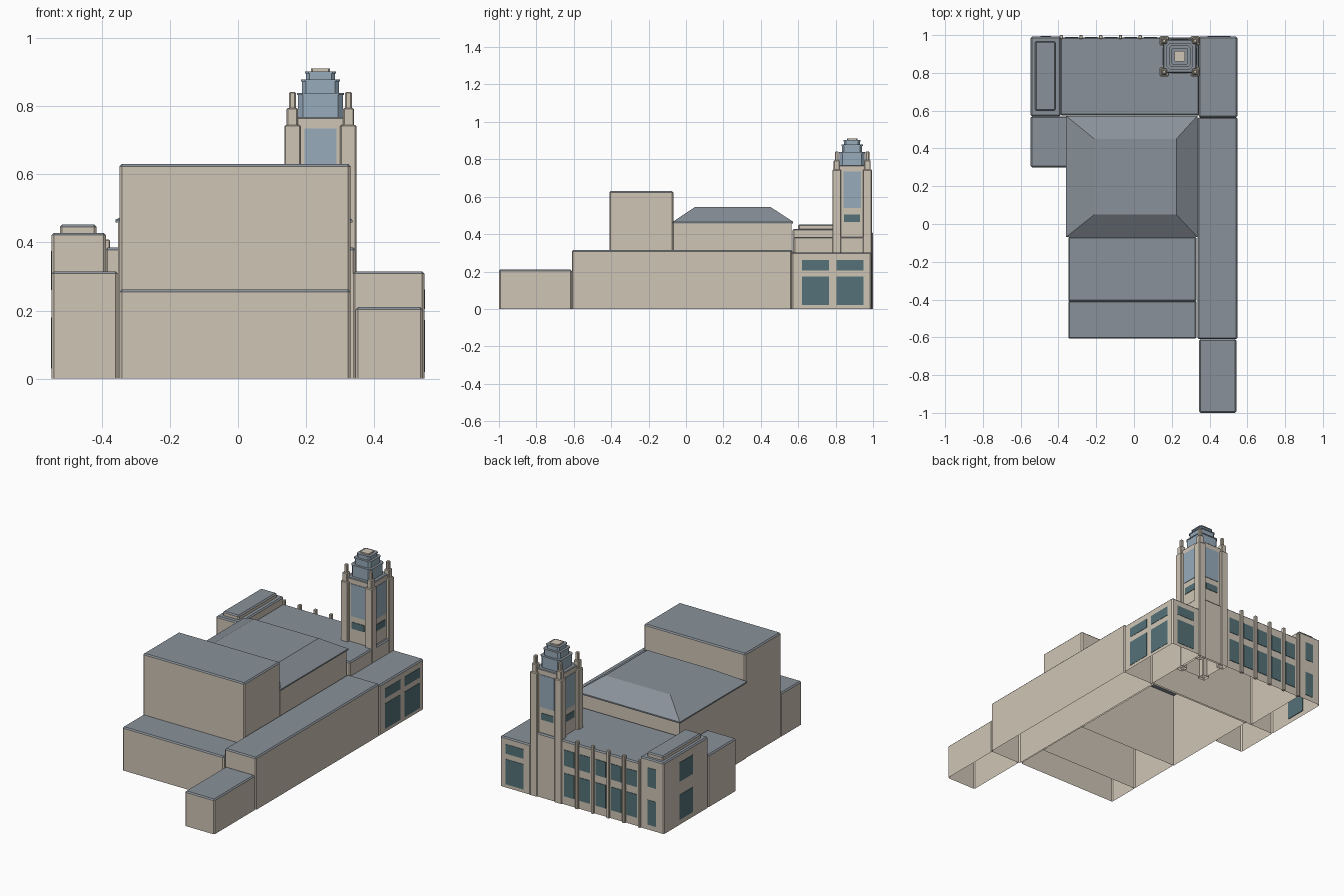
import bpy, bmesh
from mathutils import Vector

if "Cube" in bpy.data.objects:
    bpy.data.objects.remove(bpy.data.objects["Cube"])


def material(name, rgb):
    m = bpy.data.materials.new(name)
    m.diffuse_color = (*rgb, 1)
    m.use_nodes = True
    m.node_tree.nodes["Principled BSDF"].inputs["Base Color"].default_value = m.diffuse_color
    return m


STONE = material("stone", (0.63, 0.56, 0.47))
ROOF = material("roof", (0.25, 0.285, 0.32))
GLASS = material("dark_glass", (0.09, 0.17, 0.19))
PALE = material("pale_glass", (0.31, 0.41, 0.50))


def finish(name, bm, mats):
    bmesh.ops.recalc_face_normals(bm, faces=bm.faces)
    me = bpy.data.meshes.new(name)
    bm.to_mesh(me)
    bm.free()
    for m in mats:
        me.materials.append(m)
    ob = bpy.data.objects.new(name, me)
    bpy.context.collection.objects.link(ob)
    return ob


def box(name, x, y, z, mats=(STONE,), bevel=0.0, open_base=False):
    """Box from ranges; chamfered above the base, second material on its top."""
    bm = bmesh.new()
    bmesh.ops.create_cube(bm, size=1)
    for v in bm.verts:
        v.co = Vector([r[0] if c < 0 else r[1] for c, r in zip(v.co, (x, y, z))])
    if bevel:
        edges = [e for e in bm.edges if max(v.co.z for v in e.verts) > z[0] + 1e-5]
        bmesh.ops.bevel(bm, geom=edges, offset=bevel, segments=1, affect='EDGES')
    bm.normal_update()
    if len(mats) > 1:
        for f in bm.faces:
            f.material_index = int(f.normal.z > 0.5)
    if open_base:
        base = [f for f in bm.faces if all(v.co.z < z[0] + 1e-5 for v in f.verts)]
        bmesh.ops.delete(bm, geom=base, context='FACES_ONLY')
    return finish(name, bm, mats)


def block(name, x, y, top, z0=0.0):
    return box(name, x, y, (z0, top), (STONE, ROOF), 0.007, z0 == 0)


def prism(name, cx, cy, rings, mats):
    """Loft of closed rings [(outline, z)], capped on top."""
    bm = bmesh.new()
    loops = [[bm.verts.new((cx + px, cy + py, z)) for px, py in pts] for pts, z in rings]
    n = len(loops[0])
    for a, b in zip(loops, loops[1:]):
        for i in range(n):
            bm.faces.new((a[i], a[(i + 1) % n], b[(i + 1) % n], b[i]))
    bm.faces.new(loops[-1]).material_index = len(mats) - 1
    bm.faces.new(loops[0][::-1])
    return finish(name, bm, mats)


# Main masses
block("front_low_wing", (0.345, 0.542), (-1.0, -0.61), 0.21)
block("right_wing", (0.337, 0.547), (-0.61, 0.565), 0.315)
block("back_right_block", (0.342, 0.547), (0.565, 0.992), 0.302)
block("back_main_block", (-0.39, 0.345), (0.575, 0.988), 0.385)
block("left_pavilion", (-0.547, -0.388), (0.57, 0.992), 0.428)
block("pavilion_cap", (-0.523, -0.415), (0.60, 0.967), 0.452, 0.42)
block("left_side_wing", (-0.547, -0.352), (0.30, 0.57), 0.315)
block("stage_house", (-0.348, 0.33), (-0.41, -0.068), 0.63)
block("front_stage_block", (-0.348, 0.33), (-0.607, -0.405), 0.262)
box("auditorium", (-0.352, 0.328), (-0.068, 0.565), (0, 0.46), open_base=True)

# Hipped auditorium roof with a thin eave
def rect(x0, x1, y0, y1):
    return [(x0, y0), (x1, y0), (x1, y1), (x0, y1)]


eave = rect(-0.36, 0.336, -0.07, 0.573)
prism("hip_roof", 0, 0, [(eave, 0.458), (eave, 0.466),
                         (rect(-0.21, 0.224, 0.05, 0.45), 0.546)], [ROOF])

# Back facade: pilasters and two rows of windows
for i in range(5):
    px = 0.033 - 0.1045 * i
    box("pilaster", (px - 0.009, px + 0.009), (0.98, 1.0), (0, 0.408), bevel=0.003)
    left = px + 0.020
    for zr in ((0.05, 0.19), (0.235, 0.33)):
        box("facade_window", (left, left + 0.068), (0.985, 0.991), zr, (GLASS,))

# Pavilion windows, back and left side
for zr in ((0.03, 0.18), (0.26, 0.375)):
    box("pavilion_back_window", (-0.495, -0.44), (0.988, 0.994), zr, (GLASS,))
    box("pavilion_side_window", (-0.549, -0.543), (0.715, 0.845), zr, (GLASS,))

# Corner block windows, right side and back
for zr in ((0.02, 0.172), (0.205, 0.262)):
    for yr in ((0.62, 0.765), (0.805, 0.95)):
        box("corner_side_window", (0.543, 0.549), yr, zr, (GLASS,))
    box("corner_back_window", (0.39, 0.51), (0.988, 0.994), zr, (GLASS,))

# Tower shaft
CX, CY = 0.242, 0.888


def around(name, u, v, z, mats, bevel=0.0, open_base=False):
    box(name, (CX + u[0], CX + u[1]), (CY + v[0], CY + v[1]), z, mats, bevel, open_base)


around("tower_shaft", (-0.088, 0.088), (-0.088, 0.088), (0, 0.768), (STONE, ROOF), 0.004, True)

# Stepped corner piers
for sx in (-1, 1):
    for sy in (-1, 1):
        for outer, inner, z0, z1 in ((0.106, 0.058, 0, 0.745),
                                     (0.099, 0.066, 0.74, 0.795),
                                     (0.092, 0.072, 0.79, 0.842)):
            u = sorted((sx * inner, sx * outer))
            v = sorted((sy * inner, sy * outer))
            around("tower_pier", u, v, (z0, z1), (STONE,), 0.004, z0 == 0)

# Tower windows on all four sides
for s in (-1, 1):
    d = sorted((s * 0.082, s * 0.091))
    for w, z, m in ((0.047, (0.54, 0.735), PALE), (0.042, (0.465, 0.505), GLASS)):
        around("tower_window", (-w, w), d, z, (m,))
        around("tower_window", d, (-w, w), z, (m,))

# Stepped glazed lantern with cut corners
def cut_square(h, c):
    return [(h, -h + c), (h, h - c), (h - c, h), (-h + c, h),
            (-h, h - c), (-h, -h + c), (-h + c, -h), (h - c, -h)]


for h, z0, z1 in ((0.066, 0.765, 0.838), (0.054, 0.838, 0.878), (0.042, 0.878, 0.902)):
    body, rim = cut_square(h, h * 0.22), cut_square(h + 0.003, h * 0.22)
    prism("lantern_tier", CX, CY, [(body, z0), (body, z1 - 0.006),
                                   (rim, z1 - 0.006), (rim, z1)], [PALE, ROOF])
cap = cut_square(0.028, 0.005)
prism("lantern_cap", CX, CY, [(cap, 0.902), (cap, 0.91)], [STONE])
